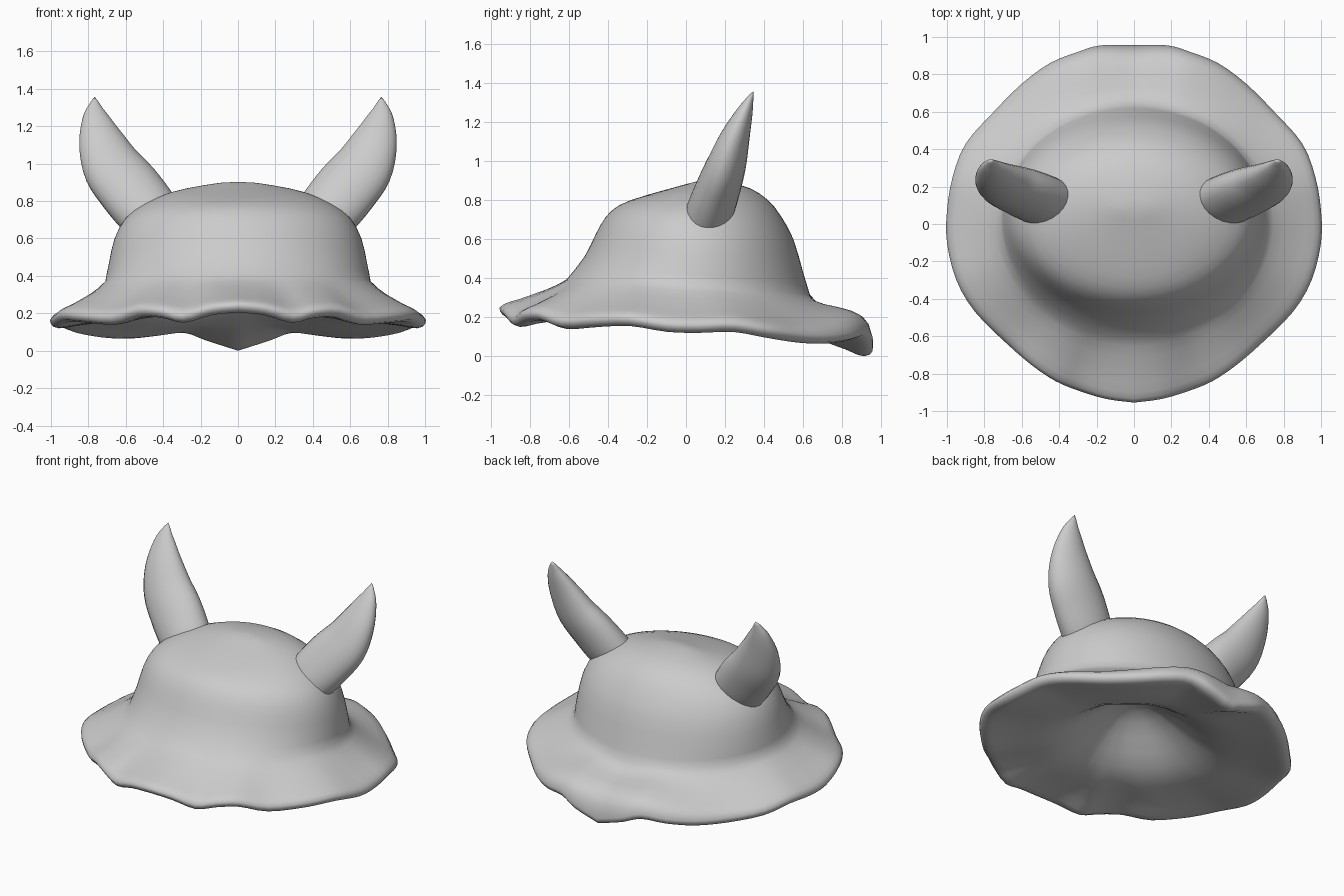
import bpy, math
from mathutils import Vector

if "Cube" in bpy.data.objects:
    bpy.data.objects.remove(bpy.data.objects["Cube"])


def spline(pts, n):
    """Catmull-Rom resampling of tuples, n steps per span."""
    P = [Vector(p) for p in pts]
    P = [P[0] * 2 - P[1]] + P + [P[-1] * 2 - P[-2]]
    out = []
    for i in range(1, len(P) - 2):
        a, b, c, d = P[i - 1:i + 3]
        for k in range(n):
            t = k / n
            out.append(0.5 * (2 * b + (c - a) * t + (2 * a - 5 * b + 4 * c - d) * t * t
                              + (3 * b - a - 3 * c + d) * t ** 3))
    return out + [P[-2]]


def loft(name, rings, start=None, end=None, cap=False):
    """Skin closed rings, with optional pole points at either end."""
    n = len(rings[0])
    verts = [v for r in rings for v in r]
    faces = []
    for j in range(len(rings) - 1):
        for i in range(n):
            k = (i + 1) % n
            faces.append((j * n + i, (j + 1) * n + i, (j + 1) * n + k, j * n + k))
    last = (len(rings) - 1) * n
    if start is not None:
        verts.append(start)
        faces += [(len(verts) - 1, i, (i + 1) % n) for i in range(n)]
    if end is not None:
        verts.append(end)
        faces += [(len(verts) - 1, last + (i + 1) % n, last + i) for i in range(n)]
    if cap:
        faces.append(tuple(range(n)))
    me = bpy.data.meshes.new(name)
    me.from_pydata([tuple(v) for v in verts], [], faces)
    ob = bpy.data.objects.new(name, me)
    bpy.context.collection.objects.link(ob)
    me.polygons.foreach_set("use_smooth", [True] * len(me.polygons))
    return ob


# Wavy brim edge, right half from front to back
edge_half = spline([
    (0, -.955, .25), (.15, -.935, .235), (.3, -.89, .195), (.42, -.84, .22),
    (.54, -.76, .225), (.68, -.64, .185), (.85, -.47, .195), (.95, -.3, .2),
    (1, -.1, .17), (1, .07, .165), (.97, .25, .17), (.9, .43, .14),
    (.75, .6, .115), (.6, .75, .11), (.45, .86, .125), (.3, .92, .14),
    (.18, .955, .10), (0, .957, .045)], 3)
edge = edge_half + [Vector((-p.x, p.y, p.z)) for p in edge_half[-2:0:-1]]
angles = [math.atan2(p.y, p.x) for p in edge]


def crown_ring(rx, yf, yb, zf, zs, zb):
    ring = []
    for a in angles:
        s = math.sin(a)
        z = zs + (zb - zf) / 2 * s + ((zb + zf) / 2 - zs) * s * s
        ring.append(Vector((rx * math.cos(a), (yf + yb) / 2 + (yb - yf) / 2 * s, z)))
    return ring


# Crown: half width, front y, back y, then front / side / back height
crown = [crown_ring(*r) for r in spline([
    (.09, .02, .14, .887, .897, .9),
    (.2, -.06, .22, .865, .88, .89),
    (.36, -.22, .33, .82, .845, .86),
    (.5, -.34, .42, .775, .785, .80),
    (.60, -.41, .485, .715, .71, .72),
    (.66, -.46, .55, .63, .60, .60),
    (.69, -.52, .60, .51, .47, .43),
    (.71, -.61, .635, .395, .37, .315)], 2)]

# Brim top: distance outwards, drop at front and sides, drop at the drooping back
brim = []
for t, drop, back_drop in [(.12, .17, .16), (.3, .36, .25), (.5, .53, .30), (.7, .70, .37),
                           (.85, .80, .50), (.94, .89, .68), (1, 1, 1)]:
    ring = []
    for b, e, a in zip(crown[-1], edge, angles):
        w = max(0, math.sin(a)) ** 6
        p = b.lerp(e, t)
        p.z = b.z + (e.z - b.z) * (drop * (1 - w) + back_drop * w)
        ring.append(p)
    brim.append(ring)

# Underside: scale of edge, share of edge height kept, extra height (rolled lip, shallow hollow)
under = []
for s, keep, lift in [(.998, 1, -.018), (.985, 1, -.036), (.955, 1, -.045), (.92, .95, -.042),
                      (.86, .78, -.03), (.77, .55, -.018), (.68, .32, -.008), (.6, .16, .002),
                      (.52, .06, .022), (.44, 0, .055), (.35, 0, .11), (.26, 0, .175),
                      (.17, 0, .235), (.08, 0, .275)]:
    ring = []
    for e in edge:
        base = .165 - .05 * e.y * s
        ring.append(Vector((e.x * s, e.y * s, base + (e.z - base) * keep + lift)))
    under.append(ring)

loft("hat", crown + brim + under, start=Vector((0, .08, .902)), end=Vector((0, 0, .45)))

# Horns: centre path plus half width and half depth, mirrored across x
rows = spline([
    (.46, .11, .72, .165, .115), (.50, .13, .765, .172, .12), (.58, .165, .865, .175, .113),
    (.67, .205, .98, .163, .1), (.73, .25, 1.12, .125, .075),
    (.762, .30, 1.25, .07, .042), (.767, .335, 1.335, .018, .012)], 4)
centres = [Vector(r[:3]) for r in rows]
rings = []
for i, r in enumerate(rows):
    t = (centres[min(i + 1, len(rows) - 1)] - centres[max(i - 1, 0)]).normalized()
    a = Vector((.85, -.3, -.5))
    a = (a - t * a.dot(t)).normalized()
    b = t.cross(a)
    rings.append([centres[i] + a * r[3] * math.cos(k * math.tau / 24)
                  + b * r[4] * math.sin(k * math.tau / 24) for k in range(24)])
# Reversed so that the faces point outwards
rings = [r[::-1] for r in rings]
horns = loft("horns", rings, end=Vector((.766, .345, 1.357)), cap=True)
horns.modifiers.new("mirror", 'MIRROR')
